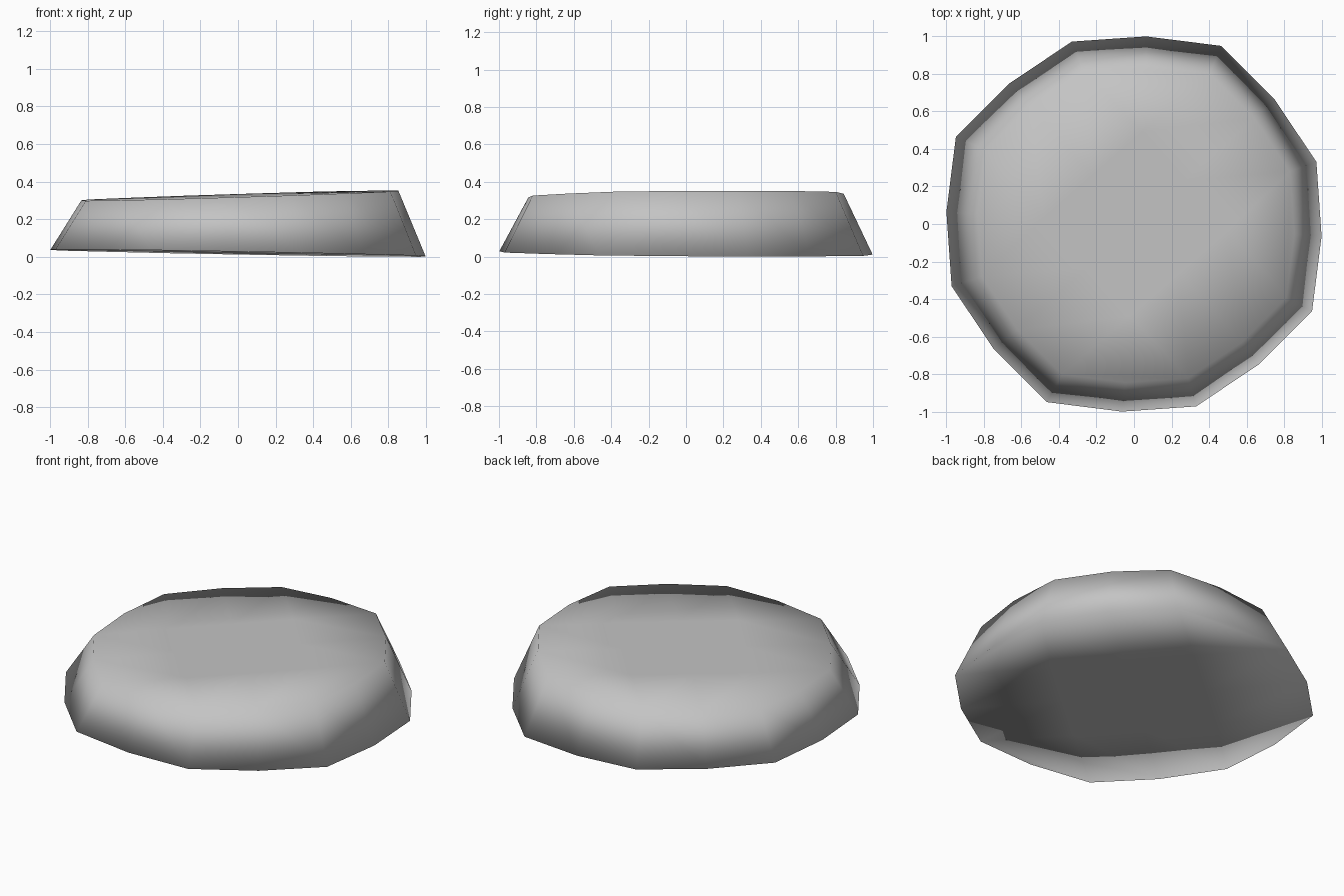
import bpy
import bmesh
from math import cos, sin, radians

cube = bpy.data.objects.get("Cube")
if cube:
    bpy.data.objects.remove(cube, do_unlink=True)

# One quarter of the rim: angle in degrees and radius
RIM_QUARTER = [(86.3, 1.0), (63.9, 1.055), (41.75, 1.0), (18.8, 1.025)]
# One quarter of the flat inner ring: corner, then middle
INNER_QUARTER = [(86.3, 0.58), (41.75, 0.41)]


def ring(quarter, scale):
    points = []
    for turn in range(4):
        for angle, radius in quarter:
            a = radians(angle - 90 * turn)
            points.append((radius * scale * cos(a), radius * scale * sin(a)))
    return points


def base_height(x, y):
    return max(0.0, 0.02 - 0.018 * x - 0.008 * y)


def top_height(x, y):
    return min(0.352, 0.326 + 0.031 * x + 0.01 * y)


def add_cap(bm, scale, shift, height):
    """Round cap made of a four by four grid of quads; returns its rim."""
    def add(points):
        return [bm.verts.new((x + shift, y, height(x, y))) for x, y in points]

    rim = add(ring(RIM_QUARTER, scale))
    inner = add(ring(INNER_QUARTER, scale))
    centre = add([(0, 0)])[0]
    for q in range(4):
        r, i = 4 * q, 2 * q
        corner, middle = inner[i], inner[i + 1]
        next_corner = inner[(i + 2) % 8]
        bm.faces.new((rim[r - 1], rim[r], rim[r + 1], corner))
        bm.faces.new((corner, rim[r + 1], rim[r + 2], middle))
        bm.faces.new((middle, rim[r + 2], rim[r + 3], next_corner))
        bm.faces.new((inner[i - 1], corner, middle, centre))
    return rim


# Tapered body with slightly tilted top and base
bm = bmesh.new()
base = add_cap(bm, 1.0, 0.0, base_height)
top = add_cap(bm, 0.845, 0.01, top_height)
for k in range(len(base)):
    bm.faces.new((base[k - 1], base[k], top[k], top[k - 1]))
bmesh.ops.recalc_face_normals(bm, faces=bm.faces)
for face in bm.faces:
    face.smooth = True

mesh = bpy.data.meshes.new("tapered_disc")
bm.to_mesh(mesh)
bm.free()
disc = bpy.data.objects.new("tapered_disc", mesh)
bpy.context.collection.objects.link(disc)

# Plain grey material
grey = bpy.data.materials.new("light_grey")
grey.use_nodes = True
colour = (0.55, 0.55, 0.55, 1.0)
grey.diffuse_color = colour
grey.node_tree.nodes["Principled BSDF"].inputs["Base Color"].default_value = colour
mesh.materials.append(grey)
